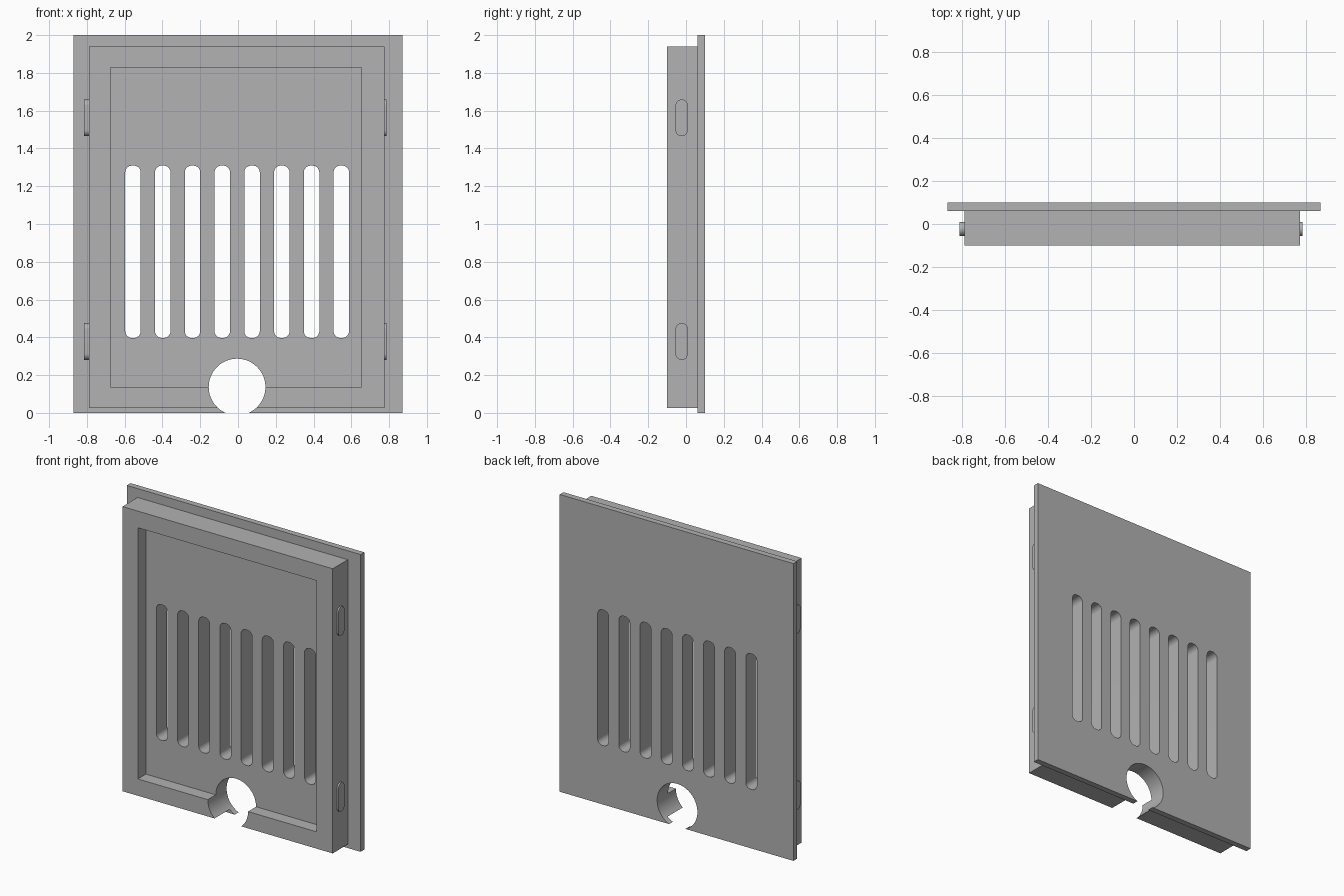
import bpy, bmesh, math

cube = bpy.data.objects.get("Cube")
if cube:
    bpy.data.objects.remove(cube, do_unlink=True)

grey = bpy.data.materials.new("plain grey")
grey.use_nodes = True
colour = (0.445, 0.445, 0.445, 1)
grey.diffuse_color = colour
grey.node_tree.nodes["Principled BSDF"].inputs["Base Color"].default_value = colour


def prism(name, outline, depth):
    """Extrude a closed outline of 3D points along a depth vector."""
    bm = bmesh.new()
    face = bm.faces.new([bm.verts.new(p) for p in outline])
    out = bmesh.ops.extrude_face_region(bm, geom=[face])
    moved = [v for v in out["geom"] if isinstance(v, bmesh.types.BMVert)]
    bmesh.ops.translate(bm, verts=moved, vec=depth)
    bmesh.ops.recalc_face_normals(bm, faces=bm.faces)
    mesh = bpy.data.meshes.new(name)
    bm.to_mesh(mesh)
    bm.free()
    mesh.materials.append(grey)
    obj = bpy.data.objects.new(name, mesh)
    bpy.context.collection.objects.link(obj)
    return obj


def box(name, x0, x1, y0, y1, z0, z1):
    return prism(name, [(x0, y0, z0), (x1, y0, z0), (x1, y0, z1), (x0, y0, z1)],
                 (0, y1 - y0, 0))


def rounded(cu, cv, width, height, radius, steps=10):
    """Rounded rectangle outline as (u, v) pairs."""
    pts = []
    for i, (su, sv) in enumerate([(1, 1), (-1, 1), (-1, -1), (1, -1)]):
        for k in range(steps + 1):
            a = (i + k / steps) * math.pi / 2
            pts.append((cu + su * (width / 2 - radius) + radius * math.cos(a),
                        cv + sv * (height / 2 - radius) + radius * math.sin(a)))
    return pts


def boolean(target, tool, operation):
    """Apply a boolean and discard the tool."""
    mod = target.modifiers.new("cut", "BOOLEAN")
    mod.operation, mod.solver, mod.object = operation, "EXACT", tool
    bpy.context.view_layer.objects.active = target
    bpy.ops.object.modifier_apply(modifier=mod.name)
    bpy.data.objects.remove(tool, do_unlink=True)


def smooth(obj):
    bpy.ops.object.select_all(action="DESELECT")
    obj.select_set(True)
    bpy.context.view_layer.objects.active = obj
    bpy.ops.object.shade_smooth_by_angle(angle=math.radians(30))


# Back plate joined to the raised, recessed frame
panel = box("vent_panel", -0.87, 0.87, 0.06, 0.10, 0, 2)
frame = box("frame", -0.79, 0.775, -0.10, 0.08, 0.025, 1.94)
boolean(panel, frame, "UNION")
recess = box("recess_cutter", -0.675, 0.655, -0.2, -0.015, 0.138, 1.828)
boolean(panel, recess, "DIFFERENCE")

# Row of vent slots
SLOTS = 8
for i in range(SLOTS):
    x = -0.556 + i * 1.103 / (SLOTS - 1)
    outline = [(u, -0.3, v) for u, v in rounded(x, 0.853, 0.082, 0.912, 0.036)]
    boolean(panel, prism("slot_cutter", outline, (0, 0.6, 0)), "DIFFERENCE")

# Round cable opening that breaks through the bottom edge
circle = [(-0.005 + 0.15 * math.cos(a), -0.3, 0.137 + 0.15 * math.sin(a))
          for a in (2 * math.pi * k / 64 for k in range(64))]
boolean(panel, prism("opening_cutter", circle, (0, 0.6, 0)), "DIFFERENCE")
smooth(panel)

# Rounded clips on both sides of the frame
for side, x0, x1 in (("right", -0.78, -0.814), ("left", 0.765, 0.786)):
    for level, z in (("lower", 0.378), ("upper", 1.562)):
        outline = [(x0, u, v) for u, v in rounded(-0.023, z, 0.065, 0.194, 0.032)]
        smooth(prism(f"{level}_{side}_clip", outline, (x1 - x0, 0, 0)))
